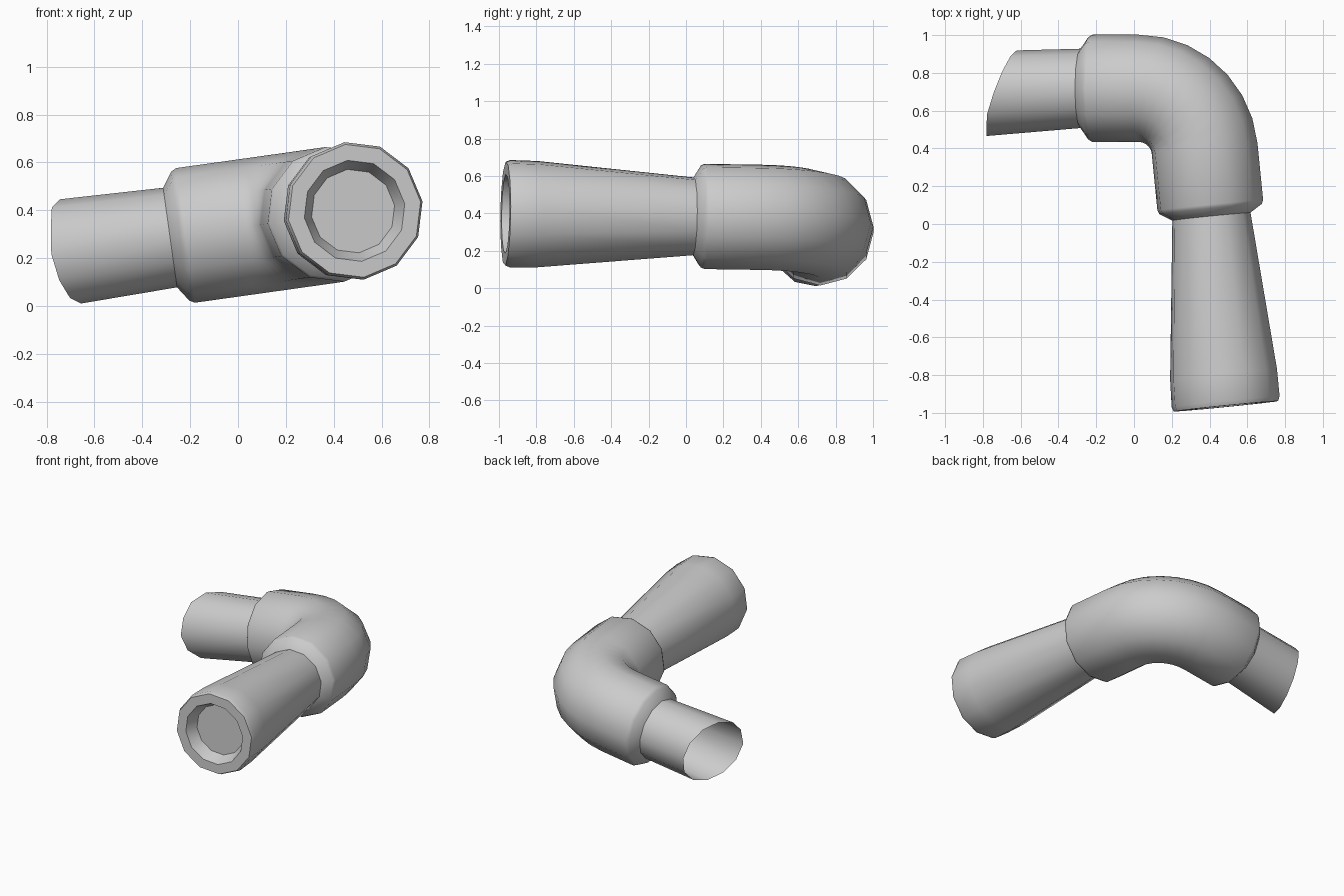
import bpy, bmesh, math
from mathutils import Vector, Matrix

if "Cube" in bpy.data.objects:
    bpy.data.objects.remove(bpy.data.objects["Cube"])

SIDES = 12
d1 = Vector((1, 0, 0.14)).normalized()          # arm direction entering the bend
d2 = Vector((0.10, -1, 0.015)).normalized()     # arm direction leaving the bend
n = d1.cross(d2).normalized()                   # normal of the bend plane


def ring(c, d, r):
    u = n.cross(d).normalized()
    v = d.cross(u).normalized()
    c = Vector(c)
    return [c + r * (math.cos(a) * u + math.sin(a) * v)
            for a in (2 * math.pi * i / SIDES for i in range(SIDES))]


def loft(name, rings, cap_end=False):
    bm = bmesh.new()
    loops = [[bm.verts.new(p) for p in r] for r in rings]
    for a, b in zip(loops, loops[1:]):
        for i in range(SIDES):
            j = (i + 1) % SIDES
            bm.faces.new((a[i], a[j], b[j], b[i]))
    if cap_end:
        bm.faces.new(loops[-1])
    bmesh.ops.recalc_face_normals(bm, faces=bm.faces)
    me = bpy.data.meshes.new(name)
    bm.to_mesh(me)
    bm.free()
    ob = bpy.data.objects.new(name, me)
    bpy.context.collection.objects.link(ob)
    bpy.ops.object.select_all(action='DESELECT')
    ob.select_set(True)
    bpy.context.view_layer.objects.active = ob
    bpy.ops.object.shade_smooth_by_angle(angle=math.radians(35))
    return ob


# elbow: chamfered mouths, straight arms and a circular bend
corner = Vector((0.342, 0.718, 0.374))
back_mouth = corner - d1 * 0.632
front_mouth = corner + d2 * 0.682
bend = d1.angle(d2)
tangent = 0.32
radius = tangent / math.tan((math.pi - bend) / 2)
radius = tangent / math.tan(bend / 2)
start = corner - d1 * tangent
pivot = start + n.cross(d1).normalized() * radius
rings = [ring(back_mouth, d1, 0.21),
         ring(back_mouth + d1 * 0.043, d1, 0.272),
         ring(back_mouth + d1 * 0.065, d1, 0.284)]
STEPS = 7
for i in range(STEPS + 1):
    rot = Matrix.Rotation(bend * i / STEPS, 3, n)
    rings.append(ring(pivot + rot @ (start - pivot), rot @ d1, 0.284))
rings += [ring(front_mouth - d2 * 0.06, d2, 0.284),
          ring(front_mouth - d2 * 0.04, d2, 0.275),
          ring(front_mouth, d2, 0.21)]
loft("elbow", rings)

# front pipe: flares to a rim with a shallow recess
end = Vector((0.487, -0.965, 0.398))
axis = (end - front_mouth).normalized()
profile = [(0.17, 0.287), (0.025, 0.290), (0.0, 0.280), (0.0, 0.213), (0.08, 0.176)]
loft("front_pipe",
     [ring(front_mouth, d2, 0.21)] + [ring(end - axis * t, d2, r) for t, r in profile],
     cap_end=True)

# back pipe: slightly flared, open, cut off at a slant
axis = Vector((-1, -0.055, -0.14)).normalized()
inner = ring(back_mouth, d1, 0.21)
far = ring(back_mouth + axis * 0.43, -axis, 0.222)
cut = []
for a, b in zip(inner, far):
    s = b - a
    # intersect each pipe edge with the slanted cutting plane
    normal = Vector((1, -0.36, 0.20))
    t = normal.dot(Vector((-0.70, 0.69, 0.22)) - a) / normal.dot(s)
    t = min(t, (-0.782 - a.x) / s.x)
    cut.append(a + s * t)
loft("back_pipe", [inner, cut])
